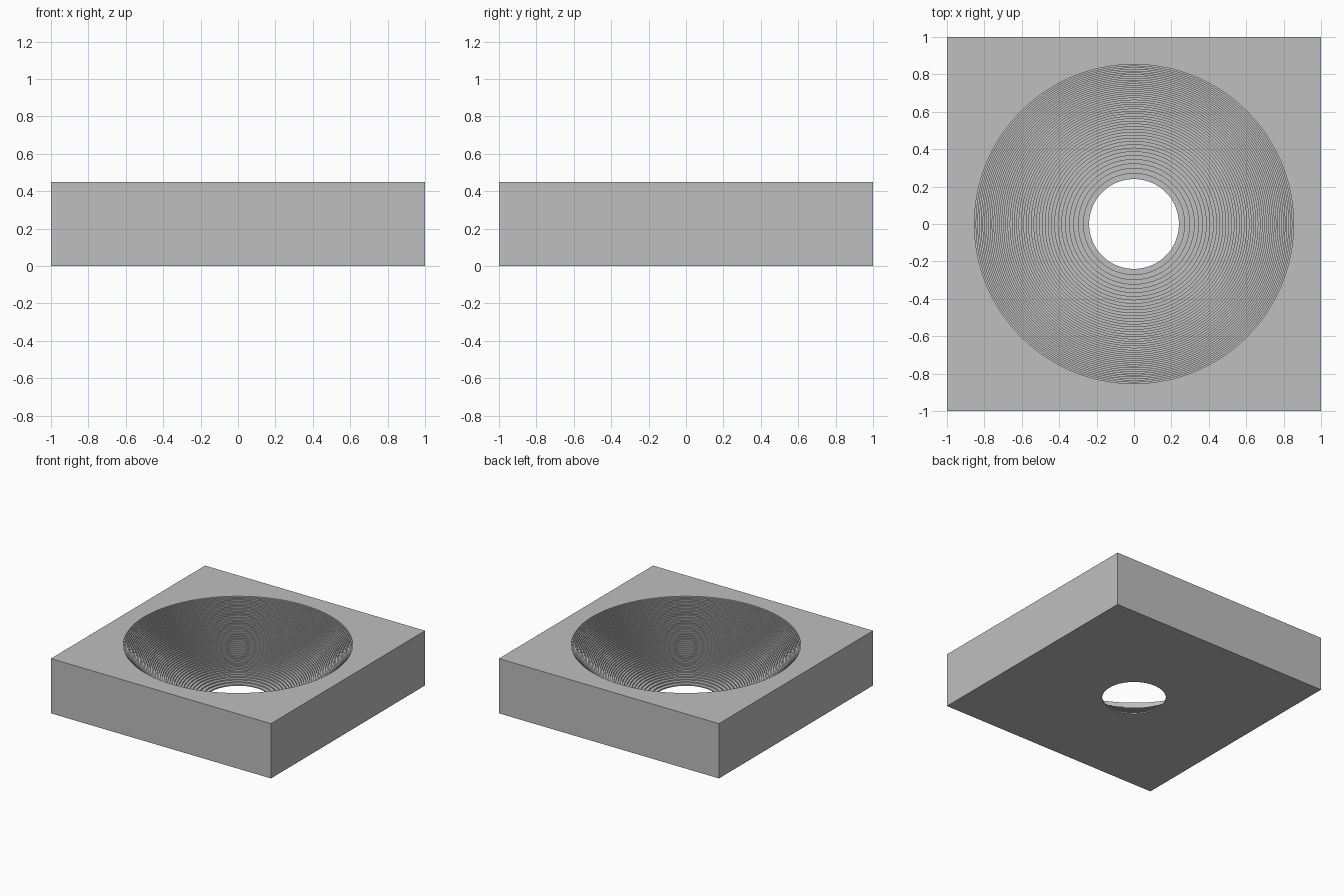
import bpy
import bmesh
from math import sin, cos, pi, sqrt

if "Cube" in bpy.data.objects:
    bpy.data.objects.remove(bpy.data.objects["Cube"], do_unlink=True)

HEIGHT = 0.45
LAYERS = 45
SEGMENTS = 128          # multiple of 8, so the square gets true corners
R_BOTTOM, R_TOP = 0.24, 0.853

grey = bpy.data.materials.new("light grey")
grey.use_nodes = True
colour = (0.52, 0.52, 0.52, 1)
grey.diffuse_color = colour
grey.node_tree.nodes["Principled BSDF"].inputs["Base Color"].default_value = colour

bm = bmesh.new()


def ring(z, radius=None):
    """Circle of the given radius, or the outer square when none is given."""
    verts = []
    for i in range(SEGMENTS):
        a = 2 * pi * i / SEGMENTS
        c, s = cos(a), sin(a)
        k = radius if radius else 1 / max(abs(c), abs(s))
        verts.append(bm.verts.new((k * c, k * s, z)))
    return verts


def layer_radius(i):
    """Radii of a parabolic bowl, one per layer."""
    t = i / (LAYERS - 1)
    return sqrt(R_BOTTOM ** 2 + t * (R_TOP ** 2 - R_BOTTOM ** 2))


# Closed cross-section: underside, terraced bowl, top, outer walls
rings = [ring(0)]
for i in range(LAYERS):
    r = layer_radius(i)
    rings.append(ring(HEIGHT * i / LAYERS, r))
    rings.append(ring(HEIGHT * (i + 1) / LAYERS, r))
rings.append(ring(HEIGHT))

for lower, upper in zip(rings, rings[1:] + rings[:1]):
    for i in range(SEGMENTS):
        j = (i + 1) % SEGMENTS
        bm.faces.new((lower[i], lower[j], upper[j], upper[i]))
bmesh.ops.recalc_face_normals(bm, faces=bm.faces)

mesh = bpy.data.meshes.new("terraced_bowl_block")
bm.to_mesh(mesh)
bm.free()
mesh.materials.append(grey)
block = bpy.data.objects.new("terraced_bowl_block", mesh)
bpy.context.collection.objects.link(block)

# Round walls shade smoothly, step edges stay sharp
bpy.context.view_layer.objects.active = block
block.select_set(True)
bpy.ops.object.shade_smooth_by_angle(angle=pi / 6)
